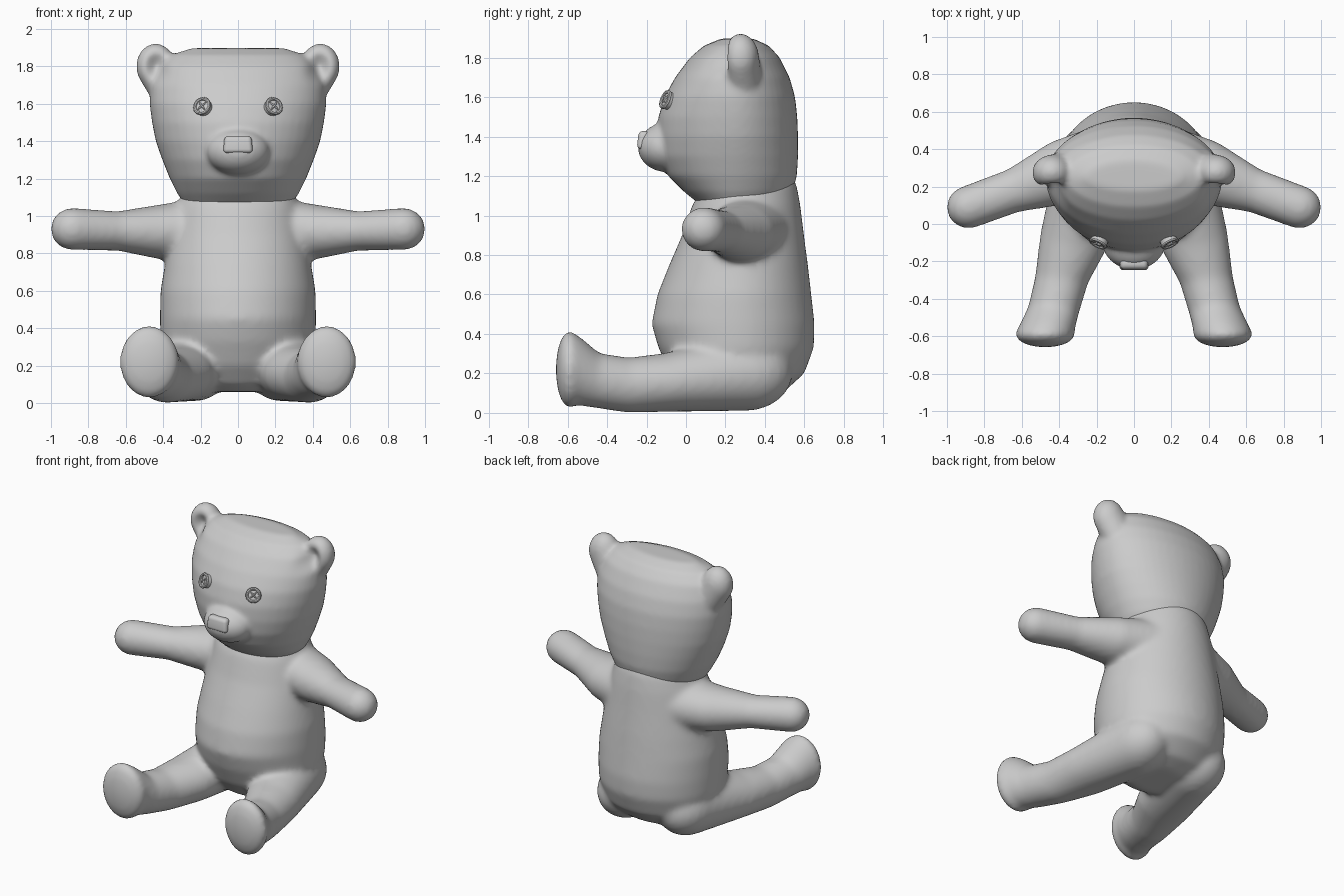
import bpy, bmesh, math
from mathutils import Vector, Matrix

if "Cube" in bpy.data.objects:
    bpy.data.objects.remove(bpy.data.objects["Cube"])


def ellipsoid(bm, c, r):
    m = Matrix.Translation(c) @ Matrix.Diagonal((*r, 1))
    return bmesh.ops.create_uvsphere(bm, u_segments=24, v_segments=16, radius=1, matrix=m)["verts"]


def limb(bm, stations, side):
    """Chain of convex hulls between neighbouring ellipsoids (x, y, z, rx, ry, rz)."""
    for a, b in zip(stations, stations[1:]):
        tmp = bmesh.new()
        for s in (a, b):
            ellipsoid(tmp, (side * s[0], s[1], s[2]), s[3:])
        res = bmesh.ops.convex_hull(tmp, input=tmp.verts)
        junk = {v for v in res["geom_interior"] if isinstance(v, bmesh.types.BMVert)}
        bmesh.ops.delete(tmp, geom=list(junk), context='VERTS')
        me = bpy.data.meshes.new("tmp")
        tmp.to_mesh(me)
        tmp.free()
        bm.from_mesh(me)
        bpy.data.meshes.remove(me)


def loft(bm, sections, ymid, n=48):
    """Stack of ovals (z, half width, front y, back y) widest at y = ymid."""
    rings = []
    for z, w, yf, yb in sections:
        ring = []
        for i in range(n):
            t = 2 * math.pi * i / n
            s = math.sin(t)
            ring.append(bm.verts.new((w * math.cos(t), ymid + s * ((yb - ymid) if s > 0 else (ymid - yf)), z)))
        rings.append(ring)
    for a, b in zip(rings, rings[1:]):
        for i in range(n):
            j = (i + 1) % n
            bm.faces.new((a[i], a[j], b[j], b[i]))
    bm.faces.new(rings[0][::-1])
    bm.faces.new(rings[-1])


def make(name, bm):
    me = bpy.data.meshes.new(name)
    bmesh.ops.recalc_face_normals(bm, faces=bm.faces)
    bm.to_mesh(me)
    bm.free()
    ob = bpy.data.objects.new(name, me)
    bpy.context.collection.objects.link(ob)
    me.shade_smooth()
    return ob


def fuse(ob, voxel, iterations):
    """Melt overlapping pieces into one soft skin."""
    m = ob.modifiers.new("fuse", 'REMESH')
    m.mode, m.voxel_size, m.use_smooth_shade = 'VOXEL', voxel, True
    s = ob.modifiers.new("soften", 'SMOOTH')
    s.factor, s.iterations = 0.5, iterations
    me = bpy.data.meshes.new_from_object(ob.evaluated_get(bpy.context.evaluated_depsgraph_get()))
    ob.modifiers.clear()
    ob.data = me
    me.shade_smooth()


# Body with arms and legs
bm = bmesh.new()
loft(bm, [(.06, .20, .08, .38), (.10, .31, 0, .49), (.20, .385, -.08, .60), (.33, .415, -.14, .648),
          (.45, .418, -.175, .652), (.60, .415, -.145, .635), (.75, .39, -.085, .618), (.90, .36, -.02, .598),
          (1.05, .325, .03, .58), (1.15, .29, .09, .562), (1.22, .24, .15, .53)], .26)
ARM = [(.18, .33, .925, .12, .20, .175), (.42, .27, .915, .10, .175, .145),
       (.64, .18, .92, .10, .12, .105), (.885, .09, .93, .118, .115, .113)]
LEG = [(.23, .30, .20, .19, .24, .19), (.32, -.08, .155, .185, .16, .15), (.385, -.29, .14, .145, .10, .14),
       (.43, -.46, .165, .14, .08, .14), (.465, -.555, .215, .15, .075, .175), (.475, -.59, .22, .16, .07, .195)]
for side in (-1, 1):
    limb(bm, ARM, side)
    limb(bm, LEG, side)
body = make("body", bm)
fuse(body, .017, 14)

# Head with muzzle and ears
bm = bmesh.new()
loft(bm, [(1.04, .27, .09, .49), (1.12, .325, -.01, .54), (1.20, .365, -.09, .562), (1.30, .405, -.135, .568),
          (1.40, .44, -.145, .568), (1.50, .46, -.14, .564), (1.60, .473, -.11, .553), (1.70, .465, -.055, .525),
          (1.80, .43, .02, .475), (1.86, .36, .09, .42), (1.897, .25, .18, .34)], .25)
ellipsoid(bm, (0, -.10, 1.345), (.17, .145, .125))
EAR = [(.36, .29, 1.66, .10, .10, .12), (.44, .275, 1.80, .105, .095, .122)]
for side in (-1, 1):
    limb(bm, EAR, side)
head = make("head", bm)
fuse(head, .014, 10)
# Dimple in the front of each ear
for v in head.data.vertices:
    x, y, z = v.co
    if y < .28:
        d = ((abs(x) - .435) / .05) ** 2 + ((z - 1.80) / .065) ** 2
        v.co.y += .06 * math.exp(-d)

# Button eyes: disc, raised rim, crossed stitches
for side, label in ((-1, "right"), (1, "left")):
    bm = bmesh.new()
    bmesh.ops.create_cone(bm, cap_ends=True, segments=20, radius1=.046, radius2=.046, depth=.03)
    n, k = 24, 8
    grid = [[bm.verts.new(((.041 + .010 * math.cos(b)) * math.cos(a), (.041 + .010 * math.cos(b)) * math.sin(a),
                           .014 + .010 * math.sin(b)))
             for b in (2 * math.pi * j / k for j in range(k))] for a in (2 * math.pi * i / n for i in range(n))]
    for i in range(n):
        for j in range(k):
            bm.faces.new((grid[i][j], grid[(i + 1) % n][j], grid[(i + 1) % n][(j + 1) % k], grid[i][(j + 1) % k]))
    for ang in (math.pi / 4, -math.pi / 4):
        vs = ellipsoid(bm, (0, 0, .015), (.029, .006, .010))
        bmesh.ops.rotate(bm, verts=vs, cent=(0, 0, 0), matrix=Matrix.Rotation(ang, 3, 'Z'))
    eye = make(label + "_eye", bm)
    q = Vector((side * .42, -.85, .36)).to_track_quat('Z', 'Y')
    eye.matrix_world = Matrix.Translation((side * .187, -.092, 1.583)) @ q.to_matrix().to_4x4()
    with bpy.context.temp_override(object=eye, active_object=eye, selected_objects=[eye],
                                   selected_editable_objects=[eye]):
        bpy.ops.object.shade_smooth_by_angle(angle=math.radians(40))

# Nose: rounded pad, wider at the bottom
bm = bmesh.new()
bmesh.ops.create_cube(bm, size=1, matrix=Matrix.Translation((0, -.222, 1.382)) @ Matrix.Diagonal((.16, .055, .092, 1)))
for v in bm.verts:
    if v.co.z > 1.382:
        v.co.x *= .9
        v.co.y += .01
nose = make("nose", bm)
b = nose.modifiers.new("round", 'BEVEL')
b.width, b.segments = .022, 4
